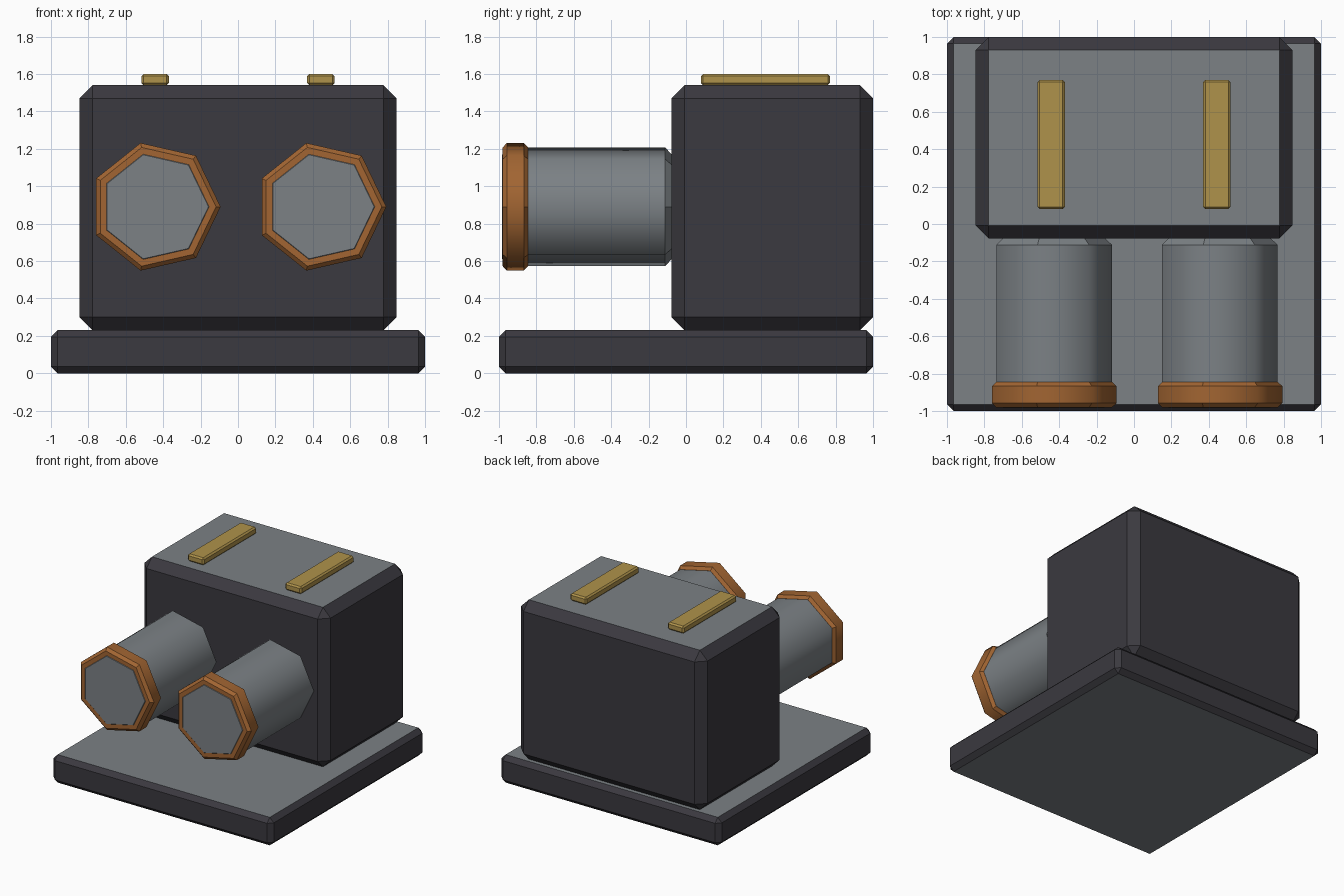
import bpy, bmesh, math

if "Cube" in bpy.data.objects:
    bpy.data.objects.remove(bpy.data.objects["Cube"])


def material(name, rgb):
    m = bpy.data.materials.new(name)
    m.diffuse_color = (*rgb, 1)
    m.use_nodes = True
    m.node_tree.nodes["Principled BSDF"].inputs["Base Color"].default_value = m.diffuse_color
    return m


DARK = material("dark charcoal", (0.043, 0.041, 0.050))
GREY = material("steel grey", (0.20, 0.22, 0.235))
COPPER = material("copper orange", (0.36, 0.13, 0.032))
GOLD = material("brass gold", (0.43, 0.29, 0.07))


def finish(bm, name, mats):
    bmesh.ops.recalc_face_normals(bm, faces=bm.faces)
    mesh = bpy.data.meshes.new(name)
    bm.to_mesh(mesh)
    bm.free()
    for m in mats:
        mesh.materials.append(m)
    ob = bpy.data.objects.new(name, mesh)
    bpy.context.collection.objects.link(ob)
    return ob


def box(name, lo, hi, bevel, mats):
    """Chamfered box; a second material goes on the flat top and bottom."""
    bm = bmesh.new()
    bmesh.ops.create_cube(bm, size=1)
    for v in bm.verts:
        v.co = [(a + b) / 2 + c * (b - a) for a, b, c in zip(lo, hi, v.co)]
    bmesh.ops.bevel(bm, geom=bm.edges[:], offset=bevel, segments=1,
                    affect='EDGES')
    bm.normal_update()
    if len(mats) > 1:
        for f in bm.faces:
            if abs(f.normal.z) > 0.95:
                f.material_index = 1
    return finish(bm, name, mats)


def heptagon_tube(name, x, z, y0, y1, r, bevel, mat):
    """Seven-sided solid along y with chamfered ends and smooth sides."""
    bm = bmesh.new()
    inner = r - bevel / math.cos(math.pi / 7)
    rings = []
    for y, rad in ((y0, inner), (y0 + bevel, r), (y1 - bevel, r), (y1, inner)):
        rings.append([bm.verts.new((x + rad * math.cos(i * math.tau / 7), y,
                                    z + rad * math.sin(i * math.tau / 7)))
                      for i in range(7)])
    for k in range(3):
        for i in range(7):
            j = (i + 1) % 7
            f = bm.faces.new((rings[k][i], rings[k][j],
                              rings[k + 1][j], rings[k + 1][i]))
            f.smooth = k == 1
    bm.faces.new(rings[0])
    bm.faces.new(rings[3])
    return finish(bm, name, [mat])


# Base plate and main housing
box("base_plate", (-1, -1, 0), (1, 1, 0.23), 0.036, [DARK, GREY])
box("housing", (-0.847, -0.077, 0.23), (0.847, 1, 1.54), 0.07, [DARK, GREY])

# Paired barrels with end collars, and the bars on top
for side, x in (("left", -0.443), ("right", 0.443)):
    heptagon_tube(side + "_barrel", x, 0.89, -0.983, -0.075, 0.325, 0.036, GREY)
    heptagon_tube(side + "_collar", x, 0.89, -0.98, -0.845, 0.35, 0.022, COPPER)
    box(side + "_top_bar", (x - 0.074, 0.08, 1.54), (x + 0.074, 0.77, 1.6),
        0.012, [GOLD])
